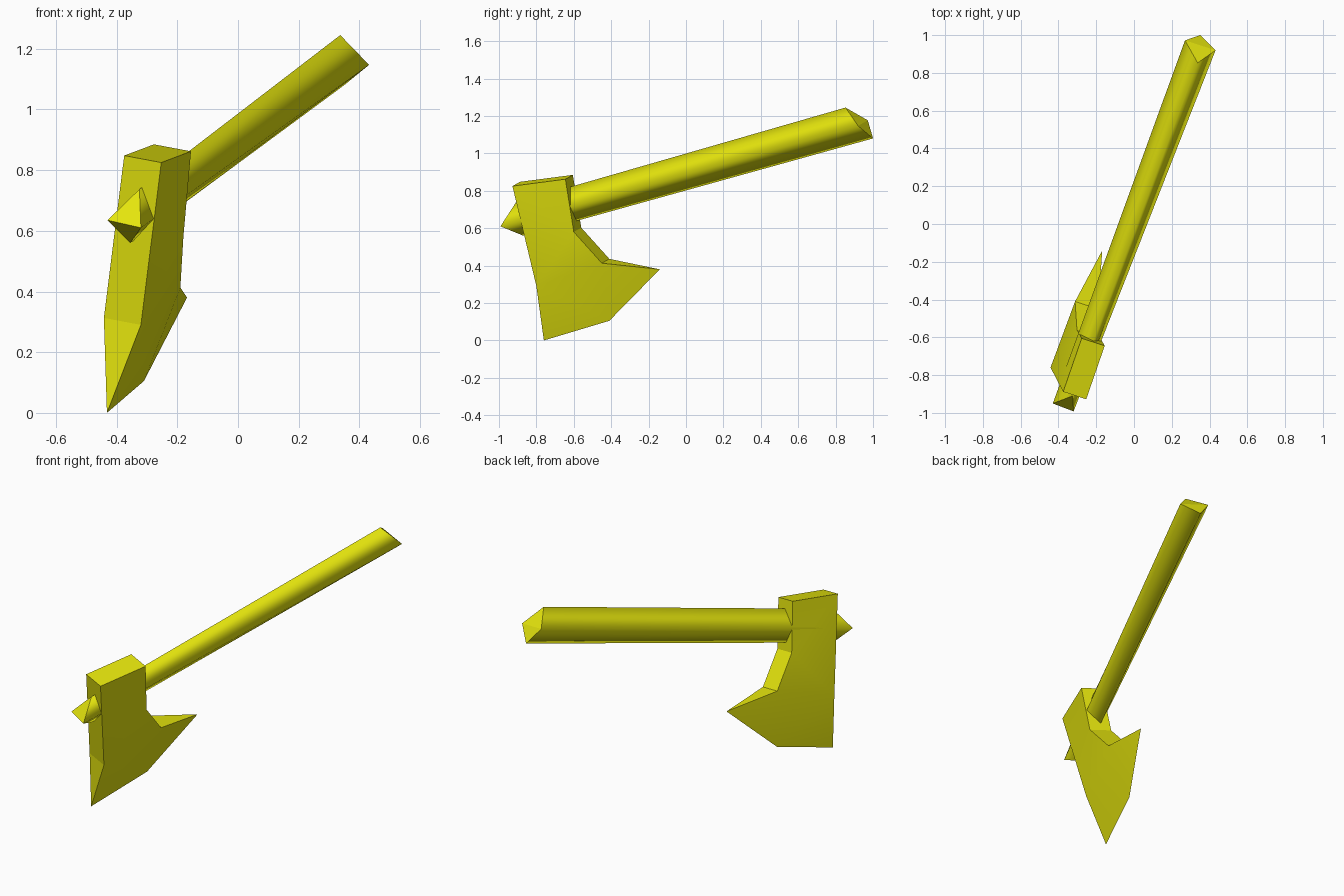
import bpy, bmesh
from mathutils import Vector

if "Cube" in bpy.data.objects:
    bpy.data.objects.remove(bpy.data.objects["Cube"])

yellow = bpy.data.materials.new("yellow")
yellow.diffuse_color = (0.78, 0.78, 0.004, 1)
yellow.use_nodes = True
yellow.node_tree.nodes["Principled BSDF"].inputs["Base Color"].default_value = yellow.diffuse_color


def make(name, verts, faces, smooth_faces, sharp):
    """Mesh object; smooth_faces get smooth shading, sharp(edge) picks hard edges."""
    bm = bmesh.new()
    vs = [bm.verts.new(v) for v in verts]
    for i, f in enumerate(faces):
        bm.faces.new([vs[k] for k in f]).smooth = i in smooth_faces
    bmesh.ops.recalc_face_normals(bm, faces=bm.faces)
    for e in bm.edges:
        e.smooth = not sharp(e)
    me = bpy.data.meshes.new(name)
    bm.to_mesh(me)
    bm.free()
    me.materials.append(yellow)
    ob = bpy.data.objects.new(name, me)
    bpy.context.collection.objects.link(ob)


# handle: four-sided shaft with rounded shading, chisel-shaped front, slanted rear cut
front = [(-.325, -.91, .737), (-.43, -.95, .635), (-.355, -.87, .56), (-.32, -.992, .61)]
rear = [(.337, .853, 1.245), (.27, .972, 1.177), (.35, 1.0, 1.08), (.432, .92, 1.147)]
sides = [(i, (i + 1) % 4, (i + 1) % 4 + 4, i + 4) for i in range(4)]
caps = [(0, 1, 3), (1, 2, 3), (4, 5, 7), (5, 6, 7)]
make("handle", front + rear, sides + caps, range(4),
     lambda e: any(not f.smooth for f in e.link_faces))

# axe head: right-hand outline, copied across the thickness, closing on the cutting edge
outline = [(-.253, -.928, .825), (-.155, -.645, .862), (-.18, -.60, .58),
           (-.19, -.45, .413), (-.32, -.80, .29)]
thickness = Vector((-.122, .04, .023))
left = [Vector(p) + thickness for p in outline]
cutting_edge = [(-.168, -.14, .38), (-.31, -.41, .105), (-.432, -.76, 0)]   # 10, 11, 12


def cheek(o):
    a, b, c, d, f = range(o, o + 5)
    return [(a, b, c, f), (f, c, d), (f, d, 11, 12), (d, 10, 11)]


cheeks = cheek(0) + cheek(5)
rim = [(0, 1, 6, 5), (1, 2, 7, 6), (2, 3, 8, 7), (3, 10, 8), (0, 4, 9, 5), (4, 12, 9)]
make("axe_head", outline + left + cutting_edge, cheeks + rim, range(len(cheeks)),
     lambda e: e.calc_face_angle(0) > .5 or any(not f.smooth for f in e.link_faces))
